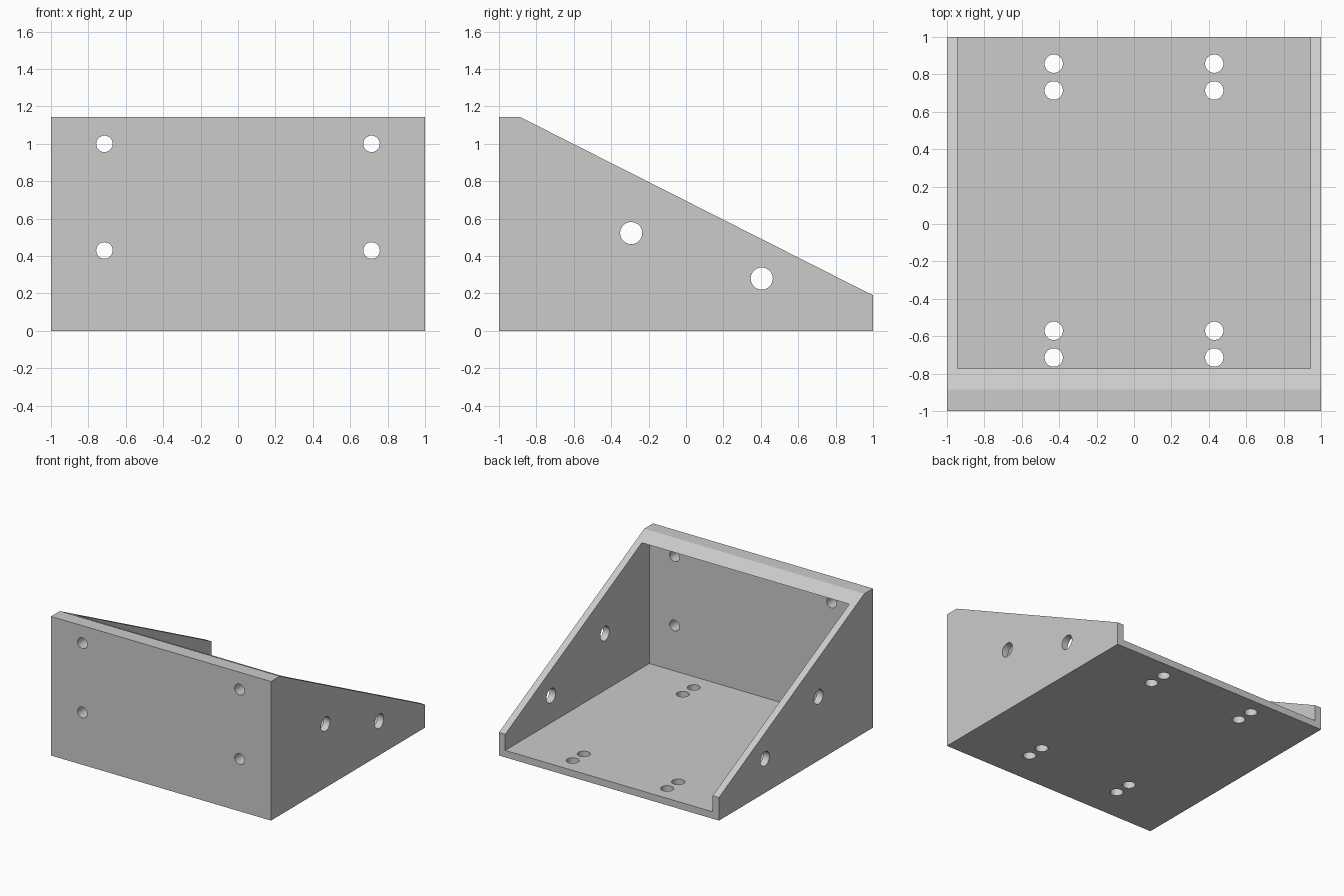
import bpy, bmesh, math
from mathutils import Matrix, Vector

if "Cube" in bpy.data.objects:
    bpy.data.objects.remove(bpy.data.objects["Cube"], do_unlink=True)

WALL = 0.057
HEIGHT = 1.143

grey = bpy.data.materials.new("light_grey")
grey.use_nodes = True
grey.diffuse_color = (0.6, 0.6, 0.6, 1)
grey.node_tree.nodes["Principled BSDF"].inputs["Base Color"].default_value = (0.6, 0.6, 0.6, 1)


def make_object(name, bm):
    bmesh.ops.recalc_face_normals(bm, faces=bm.faces)
    mesh = bpy.data.meshes.new(name)
    bm.to_mesh(mesh)
    bm.free()
    mesh.materials.append(grey)
    obj = bpy.data.objects.new(name, mesh)
    bpy.context.collection.objects.link(obj)
    return obj


def extrude_profile(name, profile, half_width):
    """Extrude a side profile of (y, z) points across x."""
    bm = bmesh.new()
    face = bm.faces.new([bm.verts.new((-half_width, y, z)) for y, z in profile])
    new = bmesh.ops.extrude_face_region(bm, geom=[face])["geom"]
    bmesh.ops.translate(bm, vec=(2 * half_width, 0, 0),
                        verts=[v for v in new if isinstance(v, bmesh.types.BMVert)])
    return make_object(name, bm)


def add_hole(bm, centre, axis, radius, depth):
    turn = Vector((0, 0, 1)).rotation_difference(Vector(axis)).to_matrix().to_4x4()
    bmesh.ops.create_cone(bm, cap_ends=True, segments=48, radius1=radius, radius2=radius,
                          depth=depth, matrix=Matrix.Translation(centre) @ turn)


# Sloped outer body
bracket = extrude_profile("bracket", [(-1, 0), (1, 0), (1, 0.19), (-0.886, HEIGHT), (-1, HEIGHT)], 1)

# Inner cavity, leaving a lip along the top of the front wall
top = HEIGHT - WALL
cavity = extrude_profile("cavity_cutter", [(-0.87, WALL), (1.2, WALL), (1.2, top), (-0.87, top)], 1 - WALL)

# Mounting holes in the front wall, the floor and both sides
bm = bmesh.new()
for side in (-1, 1):
    for z in (0.43, 1.0):
        add_hole(bm, (side * 0.714, -0.95, z), (0, 1, 0), 0.044, 0.4)
    for y in (-0.714, -0.571, 0.714, 0.857):
        add_hole(bm, (side * 0.429, y, 0), (0, 0, 1), 0.049, 0.3)
for y, z in ((-0.293, 0.523), (0.405, 0.28)):
    add_hole(bm, (0, y, z), (1, 0, 0), 0.059, 2.4)
holes = make_object("hole_cutter", bm)

# Cut the body, then drop the cutters
bpy.context.view_layer.objects.active = bracket
for cutter in (cavity, holes):
    cutter.hide_render = True
    mod = bracket.modifiers.new(cutter.name, "BOOLEAN")
    mod.operation = "DIFFERENCE"
    mod.solver = "EXACT"
    mod.object = cutter
    bpy.ops.object.modifier_apply(modifier=mod.name)
    bpy.data.objects.remove(cutter, do_unlink=True)

# Round the hole walls in shading only
bpy.ops.object.select_all(action="DESELECT")
bracket.select_set(True)
bpy.ops.object.shade_smooth_by_angle(angle=math.radians(20))
